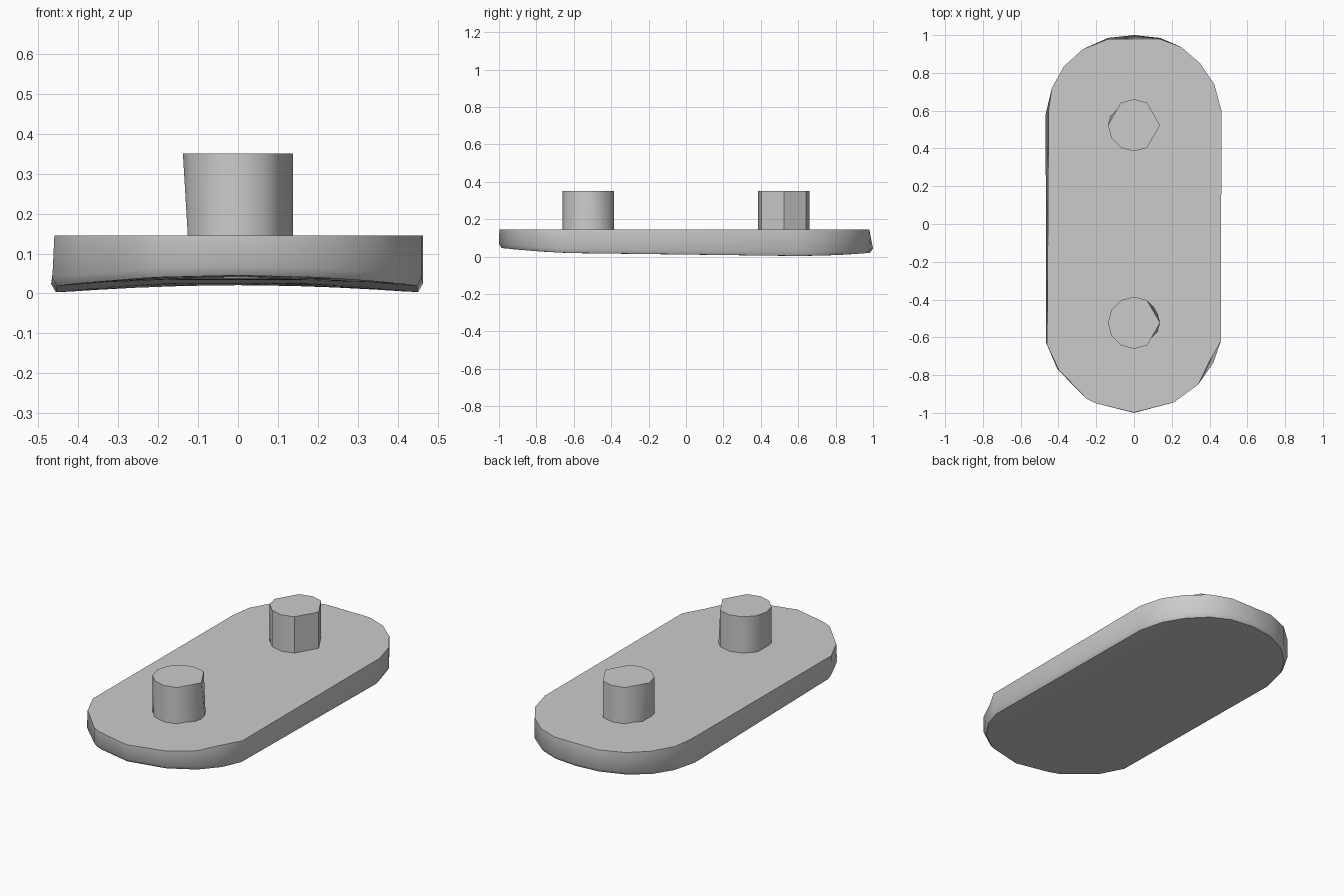
import bpy, bmesh, math

if "Cube" in bpy.data.objects:
    bpy.data.objects.remove(bpy.data.objects["Cube"])


def finish(bm, name, angle):
    bmesh.ops.recalc_face_normals(bm, faces=bm.faces)
    mesh = bpy.data.meshes.new(name)
    bm.to_mesh(mesh)
    bm.free()
    ob = bpy.data.objects.new(name, mesh)
    bpy.context.collection.objects.link(ob)
    bpy.ops.object.select_all(action='DESELECT')
    ob.select_set(True)
    bpy.context.view_layer.objects.active = ob
    bpy.ops.object.shade_smooth_by_angle(angle=math.radians(angle))
    return ob


def bridge(bm, lower, upper):
    # joins two loops, skipping corners that share a vertex
    n = len(lower)
    for i in range(n):
        j = (i + 1) % n
        quad = list(dict.fromkeys((lower[i], lower[j], upper[j], upper[i])))
        if len(quad) > 2:
            bm.faces.new(quad)


# Plate: rounded-end outline with slanted side walls and a hollowed underside
OUTLINE = [(-.468, .58), (-.435, .72), (-.37, .836), (-.27, .926), (-.138, .985),
           (0, 1), (.138, .985), (.25, .937), (.35, .85), (.425, .74), (.463, .6),
           (.46, -.62), (.42, -.735), (.34, -.85), (.21, -.945), (0, -1),
           (-.2, -.95), (-.25, -.926), (-.405, -.77), (-.465, -.63)]
TOP = {0: (-.452, .6), 4: (-.135, .98), 5: (0, .98), 6: (.135, .98), 12: (.395, -.735),
       15: (0, -.998), 18: (-.4, -.77), 19: (-.46, -.64)}


def underside(x, y):
    return .033 - .0125 * y - .022 * (x / .45) ** 2


bm = bmesh.new()
top = [bm.verts.new((*TOP.get(i, p), .145)) for i, p in enumerate(OUTLINE)]
bm.faces.new(top)
rim = [bm.verts.new((x, y, underside(x, y) + .022)) for x, y in OUTLINE]
bridge(bm, rim, top)
previous = rim
for t in (.975, .7, .4):
    ring = [bm.verts.new((x * t, y * (.985 if t > .9 else t + .15),
                          underside(x * t, y * (.985 if t > .9 else t + .15))))
            for x, y in OUTLINE]
    bridge(bm, ring, previous)
    previous = ring
left, right = previous[:], previous[:]
# close the middle with strips running across the plate
n = len(previous)
for i in range(n // 2 - 1):
    a, b = (5 - i) % n, (4 - i) % n
    c, d = (6 + i) % n, (5 + i) % n
    face = list(dict.fromkeys((previous[a], previous[b], previous[c], previous[d])))
    bm.faces.new(face)
a, b = (5 - n // 2 + 1) % n, (5 + n // 2 - 1) % n
bm.faces.new((previous[a], previous[b], previous[15]))
finish(bm, "plate", 55)


# Posts: twelve-sided pegs with a few corners cut flat
def post(name, y, cut_top, cut_bottom):
    bm = bmesh.new()
    loops = []
    for z, cut in ((.039, cut_bottom), (.35, cut_top)):
        ring = [bm.verts.new((.138 * math.cos(k * math.pi / 6),
                              y + .138 * math.sin(k * math.pi / 6), z))
                for k in range(12)]
        loop = [ring[cut.get(k, k)] for k in range(12)]
        for k in cut:
            bm.verts.remove(ring[k])
        bm.faces.new(list(dict.fromkeys(loop)))
        loops.append(loop)
    bridge(bm, *loops)
    finish(bm, name, 40)


post("back_post", .523, {1: 0, 11: 0, 5: 6}, {1: 0, 11: 0, 6: 7})
post("front_post", -.523, {1: 0, 11: 0}, {6: 7})
